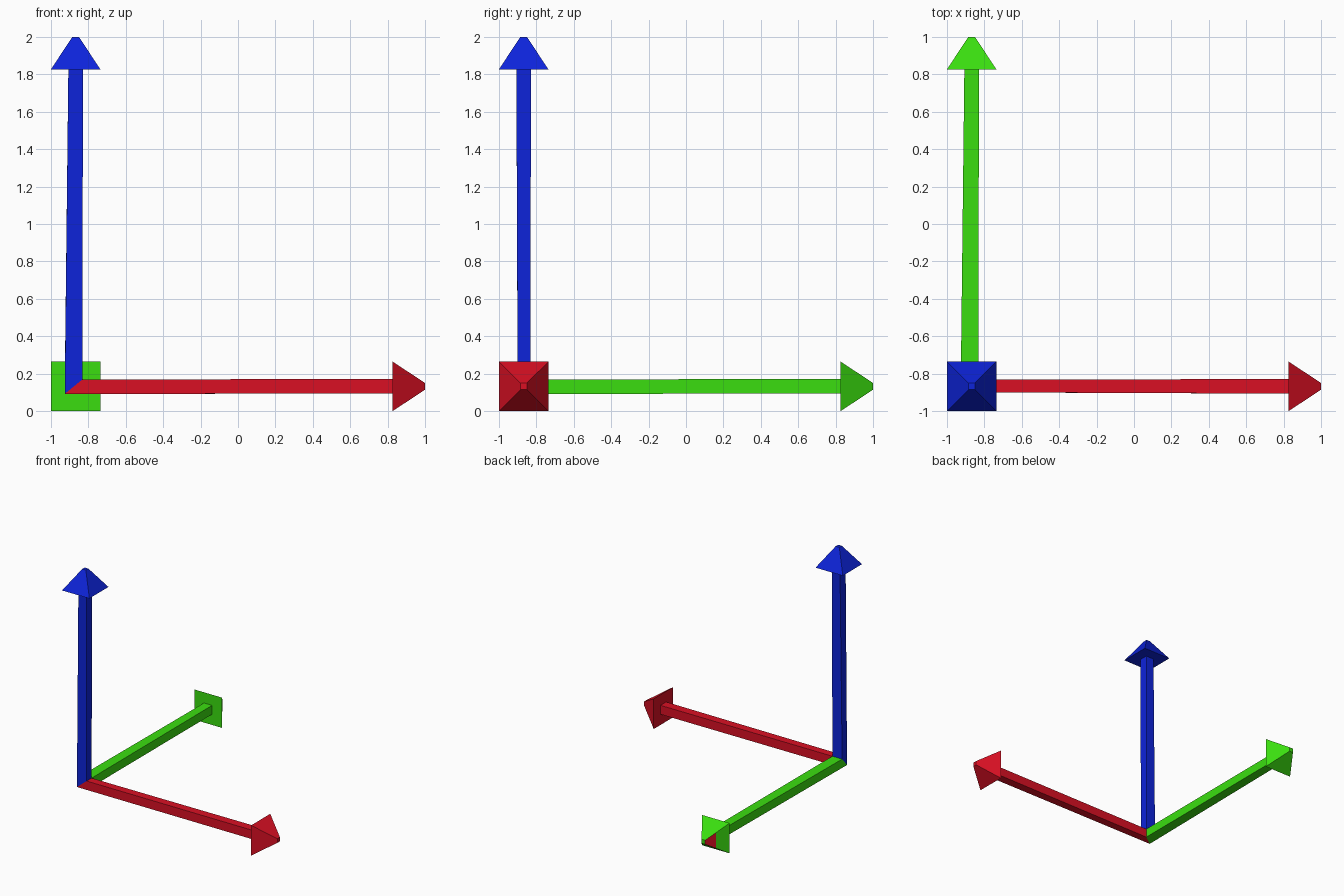
import bpy, bmesh
from mathutils import Vector

if "Cube" in bpy.data.objects:
    bpy.data.objects.remove(bpy.data.objects["Cube"])

ORIGIN = Vector((-0.868, -0.868, 0.132))
LOW = (-0.058, -0.032, -0.04)      # corner block where the shafts meet
HIGH = (0.036, 0.036, 0.037)
HEAD_START, TIP, HEAD_HALF, TIP_HALF = 1.695, 1.868, 0.132, 0.018


def material(name, color):
    m = bpy.data.materials.new(name)
    m.diffuse_color = (*color, 1)
    m.use_nodes = True
    m.node_tree.nodes["Principled BSDF"].inputs["Base Color"].default_value = m.diffuse_color
    return m


red = material("red", (0.70, 0.005, 0.017))
green = material("green", (0.043, 0.73, 0.005))
blue = material("blue", (0.004, 0.017, 0.70))


def place(axis, a, u, v):
    """Distance along the axis plus two cross offsets, in world space."""
    p = Vector((0, 0, 0))
    p[axis], p[(axis + 1) % 3], p[(axis + 2) % 3] = a, u, v
    return ORIGIN + p


def loft(name, rings, mats):
    bm = bmesh.new()
    rows = [[bm.verts.new(p) for p in ring] for ring in rings]
    bm.faces.new(rows[0])
    bm.faces.new(rows[-1])
    for r, s in zip(rows, rows[1:]):
        for i in range(4):
            j = (i + 1) % 4
            bm.faces.new((r[i], r[j], s[j], s[i]))
    bmesh.ops.recalc_face_normals(bm, faces=bm.faces)
    mesh = bpy.data.meshes.new(name)
    bm.to_mesh(mesh)
    bm.free()
    for m in mats:
        mesh.materials.append(m)
    ob = bpy.data.objects.new(name, mesh)
    bpy.context.collection.objects.link(ob)
    return ob


CORNERS = ((0, 0), (1, 0), (1, 1), (0, 1))


def square(axis, a, h):
    return [place(axis, a, h * (2 * i - 1), h * (2 * j - 1)) for i, j in CORNERS]


def arrow(name, axis, mat):
    ends = (LOW, HIGH)
    # Shaft, mitred at the shared corner
    start = [place(axis, ends[i or j][axis], ends[i][(axis + 1) % 3], ends[j][(axis + 2) % 3])
             for i, j in CORNERS]
    loft(name + "_shaft", [start, square(axis, HEAD_START + 0.005, 0.039)], [mat])
    # Four-sided arrow head with a blunt tip
    t = 0.55
    rings = [square(axis, HEAD_START, HEAD_HALF),
             square(axis, HEAD_START + t * (TIP - HEAD_START), HEAD_HALF + t * (TIP_HALF - HEAD_HALF)),
             square(axis, TIP, TIP_HALF)]
    return loft(name + "_head", rings, [mat])


arrow("red_arrow", 0, red)
green_head = arrow("green_arrow", 1, green)
arrow("blue_arrow", 2, blue)

# Red patch near the tip on the left side of the green head
green_head.data.materials.append(red)
for f in green_head.data.polygons:
    if f.normal.x < -0.5 and f.center.y > 0.93:
        f.material_index = 1
